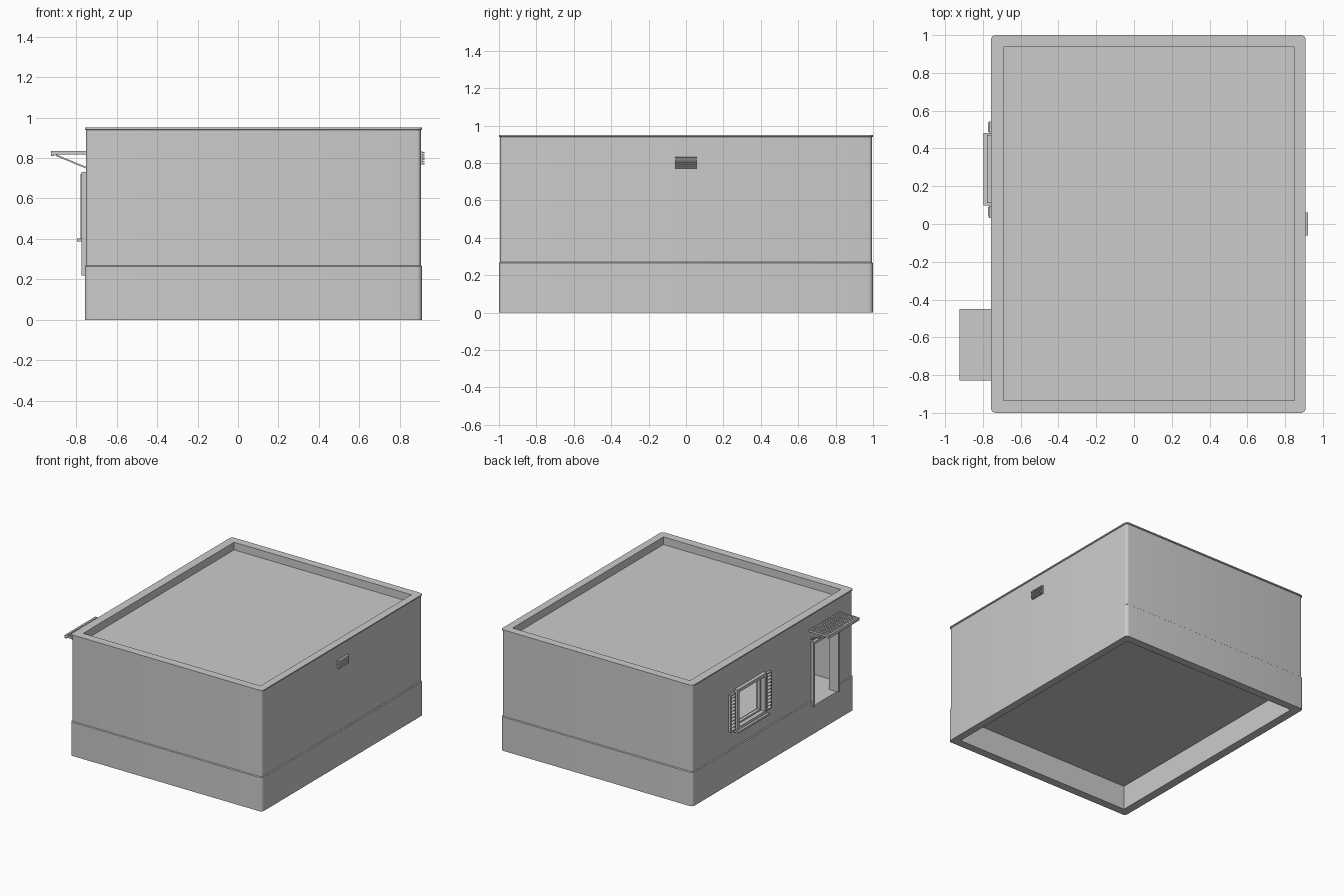
import bpy, bmesh, math
from mathutils import Matrix

if "Cube" in bpy.data.objects:
    bpy.data.objects.remove(bpy.data.objects["Cube"])

grey = bpy.data.materials.new("plain_grey")
grey.diffuse_color = (0.6, 0.6, 0.6, 1)
grey.use_nodes = True
grey.node_tree.nodes["Principled BSDF"].inputs["Base Color"].default_value = grey.diffuse_color


def finish(name, bm):
    bmesh.ops.recalc_face_normals(bm, faces=bm.faces[:])
    me = bpy.data.meshes.new(name)
    bm.to_mesh(me)
    bm.free()
    me.materials.append(grey)
    ob = bpy.data.objects.new(name, me)
    bpy.context.collection.objects.link(ob)
    return ob


def add_box(bm, x, y, z, tilt=0.0):
    """Box from (min, max) ranges, optionally tilted about the y axis."""
    mid = [(a + b) / 2 for a, b in (x, y, z)]
    size = [b - a for a, b in (x, y, z)]
    m = Matrix.Translation(mid) @ Matrix.Rotation(tilt, 4, 'Y') @ Matrix.Diagonal((*size, 1))
    bmesh.ops.create_cube(bm, size=1, matrix=m)


def boxes(name, items):
    bm = bmesh.new()
    for it in items:
        add_box(bm, *it)
    return finish(name, bm)


X0, X1, Y0, Y1 = -0.757, 0.909, -1.0, 1.0     # outer plan
IX, IY = (-0.69, 0.85), (-0.935, 0.937)       # inner plan
WALL = X0 + 0.006                             # door wall face


# outer shell: rounded plan lofted through plinth, wall and top lip
def ring(bm, inset, z, r=0.025, n=5):
    out = []
    corners = [(X1, Y1, -1, -1, 0), (X0, Y1, 1, -1, 90), (X0, Y0, 1, 1, 180), (X1, Y0, -1, 1, 270)]
    for cx, cy, sx, sy, a0 in corners:
        for i in range(n + 1):
            a = math.radians(a0 + 90 * i / n)
            rr = r - inset
            out.append(bm.verts.new((cx + sx * r + rr * math.cos(a), cy + sy * r + rr * math.sin(a), z)))
    return out


bm = bmesh.new()
levels = [(0, 0), (0, 0.265), (0.006, 0.27), (0.006, 0.938), (0, 0.941), (0, 0.95)]
rings = [ring(bm, i, z) for i, z in levels]
for a, b in zip(rings, rings[1:]):
    for i in range(len(a)):
        j = (i + 1) % len(a)
        bm.faces.new((a[i], a[j], b[j], b[i]))
bm.faces.new(rings[0][::-1])
bm.faces.new(rings[-1])
house = finish("house_shell", bm)

# hollow out: underside, room, roof tray, door and window openings
DY, DZ = (-0.81, -0.48), (0.22, 0.73)
WY, WZ = (0.11, 0.47), (0.40, 0.72)
cuts = [
    (IX, IY, (-0.2, 0.19)),
    (IX, IY, (0.22, 0.86)),
    (IX, IY, (0.89, 1.2)),
    ((-0.9, -0.6), DY, DZ),
    ((-0.9, -0.6), WY, WZ),
]
bpy.context.view_layer.objects.active = house
house.select_set(True)
for c in cuts:
    cutter = boxes("opening_cutter", [c])
    cutter.hide_render = True
    mod = house.modifiers.new("cut", 'BOOLEAN')
    mod.operation, mod.solver, mod.object = 'DIFFERENCE', 'EXACT', cutter
    bpy.ops.object.modifier_apply(modifier=mod.name)
    bpy.data.objects.remove(cutter)
bpy.ops.object.shade_smooth_by_angle(angle=math.radians(30))


def frame(x, y, z, t, bottom=True):
    """Bars around a rectangular opening, bar width t."""
    out = [(x, (y[0], y[0] + t), z), (x, (y[1] - t, y[1]), z),
           (x, (y[0] + t, y[1] - t), (z[1] - t, z[1]))]
    if bottom:
        out.append((x, (y[0] + t, y[1] - t), (z[0], z[0] + t)))
    return out


# door and window surrounds
boxes("door_frame", frame((-0.772, -0.688), DY, DZ, 0.02, False))
boxes("window_frame", frame((-0.778, -0.70), WY, WZ, 0.024))
boxes("window_sash", frame((-0.745, -0.72), (0.134, 0.446), (0.424, 0.696), 0.012))
boxes("window_sill", [((-0.796, WALL + 0.01), (0.097, 0.483), (0.388, 0.402))])

# louvred shutters either side of the window
for side, y in (("left", (0.48, 0.543)), ("right", (0.033, 0.096))):
    z = (0.41, 0.70)
    parts = frame((-0.768, WALL + 0.005), y, z, 0.008)
    n = 11
    for i in range(n):
        c = z[0] + 0.016 + i * (z[1] - z[0] - 0.032) / (n - 1)
        parts.append(((-0.774, WALL + 0.004), (y[0] + 0.006, y[1] - 0.006), (c - 0.003, c + 0.003), math.radians(-30)))
    boxes(side + "_shutter", parts)

# canopy over the door: thin plate, edge bars and a raised grid
CX, CY = (-0.925, WALL + 0.005), (-0.828, -0.45)
parts = [(CX, CY, (0.818, 0.828)), ((CX[0], CX[0] + 0.016), CY, (0.81, 0.834))]
for i in range(13):
    y = CY[0] + 0.005 + i * (CY[1] - CY[0] - 0.01) / 12
    parts.append((CX, (y - 0.005, y + 0.005), (0.826, 0.834)))
for i in range(5):
    x = CX[0] + 0.03 + i * 0.032
    parts.append(((x - 0.004, x + 0.004), CY, (0.826, 0.832)))
boxes("door_canopy", parts)

# diagonal canopy brackets
dx, dz = 0.152, 0.063
length = math.hypot(dx, dz)
mx, mz = WALL - dx / 2 + 0.002, 0.783
boxes("canopy_brackets", [
    ((mx - length / 2, mx + length / 2), (y - 0.006, y + 0.006), (mz - 0.004, mz + 0.004), math.atan2(dz, dx))
    for y in (-0.80, -0.478)])

# slatted vent on the opposite wall
VX = X1 - 0.008
parts = [((VX, VX + 0.01), (-0.06, 0.06), (0.768, 0.833))]
for i in range(6):
    z = 0.773 + i * 0.011
    parts.append(((VX, 0.922), (-0.06, 0.06), (z - 0.003, z + 0.003), math.radians(12)))
boxes("wall_vent", parts)
